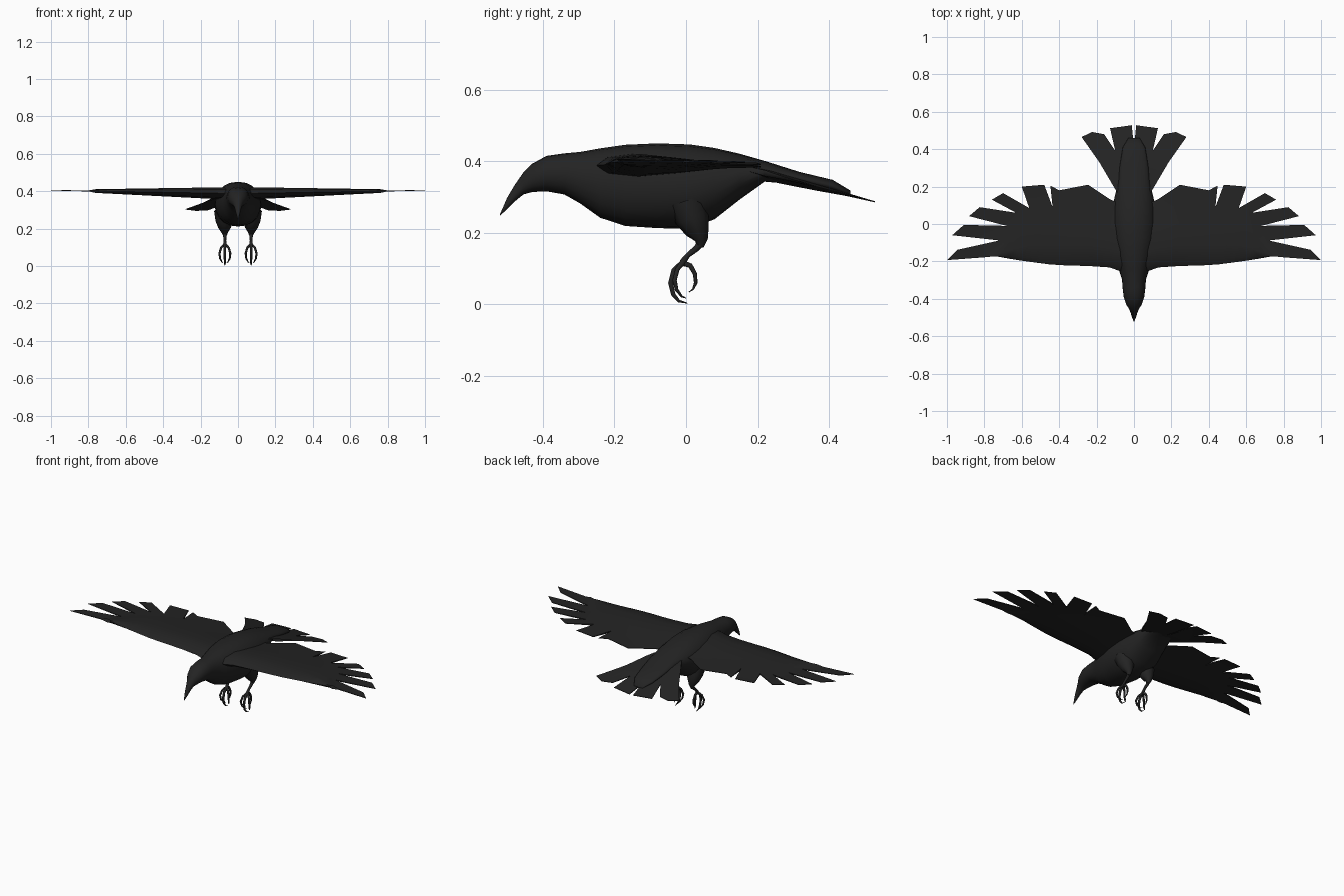
import bpy, bmesh, math
from mathutils import Vector

if "Cube" in bpy.data.objects:
    bpy.data.objects.remove(bpy.data.objects["Cube"])

black = bpy.data.materials.new("feather_black")
black.diffuse_color = (0.017, 0.017, 0.017, 1)
black.use_nodes = True
black.node_tree.nodes["Principled BSDF"].inputs["Base Color"].default_value = black.diffuse_color


def finish(name, bm, angle=40):
    bmesh.ops.remove_doubles(bm, verts=bm.verts, dist=0.0002)
    bmesh.ops.recalc_face_normals(bm, faces=bm.faces)
    me = bpy.data.meshes.new(name)
    bm.to_mesh(me)
    bm.free()
    me.materials.append(black)
    me.polygons.foreach_set("use_smooth", [True] * len(me.polygons))
    me.set_sharp_from_angle(angle=math.radians(angle))
    ob = bpy.data.objects.new(name, me)
    bpy.context.collection.objects.link(ob)
    return ob


def loft(bm, rings):
    """Skin a list of closed point rings and cap both ends."""
    vs = [[bm.verts.new(p) for p in r] for r in rings]
    n = len(vs[0])
    for a, b in zip(vs, vs[1:]):
        for i in range(n):
            bm.faces.new((a[i], a[(i + 1) % n], b[(i + 1) % n], b[i]))
    bm.faces.new(vs[0])
    bm.faces.new(vs[-1])


def tube(bm, pts, n=8):
    """Round tube through (x, y, z, radius) points."""
    ps = [Vector(p[:3]) for p in pts]
    rings = []
    for i, p in enumerate(ps):
        d = (ps[min(i + 1, len(ps) - 1)] - ps[max(i - 1, 0)]).normalized()
        u = d.cross(Vector((1, 0, 0))).normalized()
        v = d.cross(u)
        rings.append([p + pts[i][3] * (u * math.cos(2 * math.pi * k / n) + v * math.sin(2 * math.pi * k / n))
                      for k in range(n)])
    loft(bm, rings)


# Body with head and beak: y, bottom, top, half width
body = [(-.52, .248, .252, .002), (-.50, .266, .298, .010), (-.478, .288, .335, .017),
        (-.455, .307, .368, .026), (-.43, .314, .393, .042), (-.39, .316, .415, .055),
        (-.34, .307, .422, .061), (-.296, .282, .426, .064), (-.24, .242, .436, .082),
        (-.17, .219, .446, .104), (-.08, .213, .450, .121), (.01, .211, .447, .125),
        (.08, .238, .437, .118), (.15, .293, .421, .102), (.22, .343, .401, .085),
        (.318, .334, .370, .075), (.41, .314, .348, .06), (.46, .303, .318, .03)]
bm = bmesh.new()
N = 20
rings = []
for y, lo, hi, w in body:
    ring = []
    for k in range(N):
        a = 2 * math.pi * k / N
        c, s = math.cos(a), math.sin(a)
        x = w * math.copysign(abs(c) ** .85, c)
        ring.append((x, y, (lo + hi) / 2 + (hi - lo) / 2 * s))
    rings.append(ring)
loft(bm, rings)
finish("body", bm, 60)


def feather_fan(name, groups, mid, half):
    """Each group is one feather; its columns are (lead, base, tip) in plan."""
    stages = [(0, 0), (.1, .7), (.35, 1), (.7, .65), (1, .25)]
    for side in (1, -1):
        bm = bmesh.new()
        for cols in groups:
            top, bot = [], []
            for lead, base, tip in cols:
                L, B, T = (Vector(p) for p in (lead, base, tip))
                pts = [(L.lerp(B, t), h * half(L.lerp(B, t).x)) for t, h in stages]
                pts.append((T, .0015))
                top.append([bm.verts.new((side * p.x, p.y, mid(p.x, p.y) + h)) for p, h in pts])
                bot.append([bm.verts.new((side * p.x, p.y, mid(p.x, p.y) - h)) for p, h in pts])
            for i in range(len(cols) - 1):
                for j in range(5):
                    for g in (top, bot):
                        bm.faces.new((g[i][j], g[i + 1][j], g[i + 1][j + 1], g[i][j + 1]))
                # blunt feather end
                bm.faces.new((top[i][5], top[i + 1][5], bot[i + 1][5], bot[i][5]))
            # feather edges
            for i in (0, -1):
                bm.faces.new((top[i][4], top[i][5], bot[i][5], bot[i][4]))
        finish(name + ("_left" if side > 0 else "_right"), bm)


# Wings: five finger feathers and the inner panel
wing = [
    [((.74, -.172), (.80, -.178), (1, -.193)), ((.67, -.185), (.72, -.088), (.945, -.138))],
    [((.67, -.185), (.72, -.088), (.972, -.06)), ((.60, -.196), (.68, -.01), (.91, -.005))],
    [((.60, -.196), (.68, -.01), (.882, .042)), ((.52, -.207), (.63, .06), (.825, .09))],
    [((.52, -.207), (.63, .06), (.76, .13)), ((.45, -.216), (.56, .085), (.70, .165))],
    [((.45, -.216), (.56, .085), (.60, .20)), ((.37, -.221), (.435, .09), (.48, .21))],
    [((.37, -.221), (.435, .09), (.447, .205)), ((.32, -.222), (.38, .09), (.40, .18)),
     ((.22, -.226), (.24, .10), (.245, .21)), ((.13, -.232), (.13, .07), (.125, .13)),
     ((.08, -.25), (.07, .06), (.07, .11)), ((.02, -.25), (.02, .06), (.02, .10))]]
feather_fan("wing", wing,
            lambda x, y: .387 + .018 * x - .03 * (1 - x) * max(0, y + .1),
            lambda x: .033 * (1 - x) + .002)

# Tail fan
tail = [
    [((.085, .16), (.185, .33), (.28, .465)), ((.07, .16), (.15, .37), (.225, .492)),
     ((.05, .16), (.10, .39), (.16, .48))],
    [((.05, .16), (.10, .39), (.128, .512)), ((.02, .16), (.05, .43), (.07, .52)),
     ((0, .16), (.004, .45), (.012, .528))]]
feather_fan("tail", tail,
            lambda x, y: .385 - .26 * (y - .15),
            lambda x: .018 * max(.2, 1 - x / .2))

# Legs: feathered thigh, shank, three front toes and one back toe
for side in (1, -1):
    tag = "_left" if side > 0 else "_right"

    def limb(name, *paths):
        bm = bmesh.new()
        for path in paths:
            tube(bm, [(side * x, y, z, r) for x, y, z, r in path])
        finish(name + tag, bm, 60)

    limb("thigh", [(.072, .0, .29, .055), (.072, .018, .24, .048), (.072, .032, .205, .034),
                   (.071, .043, .18, .018), (.07, .04, .16, .009)])
    limb("shank", [(.07, .044, .175, .012), (.07, .03, .157, .009), (.07, .005, .137, .007),
                   (.07, -.008, .12, .009), (.07, -.012, .108, .009)])
    toes = [[(.07, -.008, .118, .008), (.07, -.034, .095, .007), (.07, -.043, .06, .007),
             (.07, -.036, .028, .006), (.07, -.02, .009, .004), (.07, .004, .003, .001)]]
    for s in (1, -1):
        toes.append([(.07, -.008, .118, .008), (.07 + s * .02, -.024, .098, .006),
                     (.07 + s * .029, -.032, .068, .006), (.07 + s * .026, -.026, .04, .005),
                     (.07 + s * .016, -.012, .022, .003), (.07 + s * .01, .0, .017, .001)])
    toes.append([(.07, -.01, .116, .008), (.07, .012, .108, .007), (.07, .025, .085, .006),
                 (.07, .027, .06, .005), (.07, .02, .043, .003), (.07, .008, .034, .001)])
    limb("foot", *toes)
